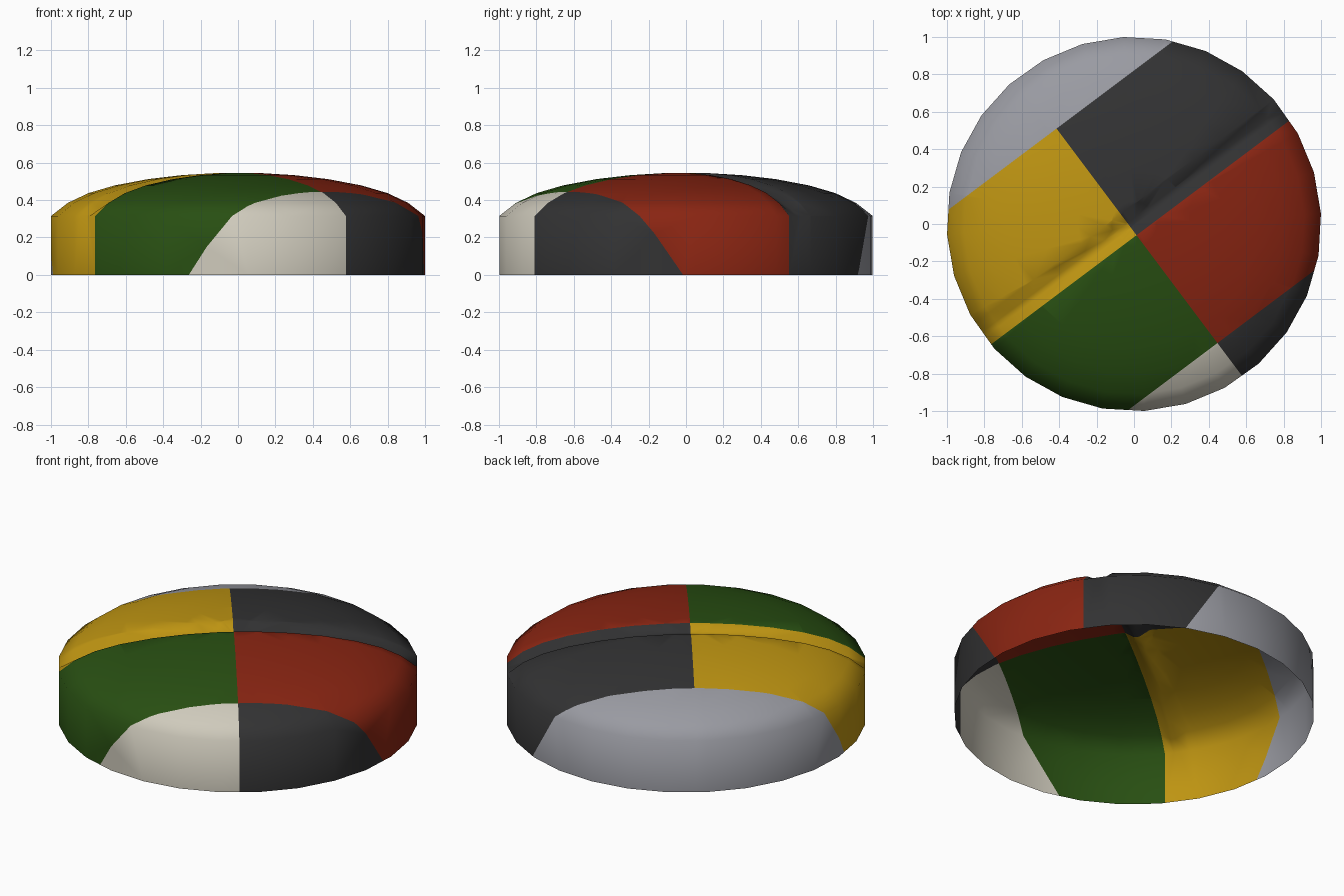
import bpy, bmesh, math
from mathutils import Vector

if "Cube" in bpy.data.objects:
    bpy.data.objects.remove(bpy.data.objects["Cube"])

SIDES, OFFSET = 28, math.radians(3.2)
RIM = 0.315
PROFILE = [(1.0, 0.0), (1.0, RIM), (0.91, 0.385), (0.80, 0.437), (0.66, 0.478),
           (0.48, 0.512), (0.30, 0.533), (0.12, 0.544)]
U, V = Vector((0.8, 0.6, 0)), Vector((-0.6, 0.8, 0))   # patch directions
U_MID, V_LOW, V_MID, V_HIGH, SLANT = -0.025, -0.776, -0.056, 0.656, 0.53

COLOURS = {"gold": (0.52, 0.30, 0.006), "green": (0.021, 0.077, 0.006),
           "red": (0.25, 0.018, 0.006), "charcoal": (0.032, 0.032, 0.033),
           "cream": (0.62, 0.59, 0.50), "grey": (0.32, 0.325, 0.36)}

# shell: lathe of the wall and shallow dome, open underneath
bm = bmesh.new()
rings = []
for r, z in PROFILE:
    rings.append([bm.verts.new((r * math.cos(OFFSET + math.tau * i / SIDES),
                                r * math.sin(OFFSET + math.tau * i / SIDES), z))
                  for i in range(SIDES)])
top = bm.verts.new((0, 0, 0.546))
for a, b in zip(rings, rings[1:]):
    for i in range(SIDES):
        j = (i + 1) % SIDES
        bm.faces.new((a[i], a[j], b[j], b[i]))
for i in range(SIDES):
    bm.faces.new((rings[-1][i], rings[-1][(i + 1) % SIDES], top))


def cut(point, normal, wall=True, dome=True):
    faces = [f for f in bm.faces
             if (wall if f.calc_center_median().z < RIM else dome)]
    edges = {e for f in faces for e in f.edges}
    verts = {v for f in faces for v in f.verts}
    bmesh.ops.bisect_plane(bm, geom=faces + list(edges) + list(verts), dist=1e-5,
                           plane_co=point, plane_no=normal)


# patch seams: straight over the dome, the outer two slant outward down the wall
up = Vector((0, 0, 1))
cut(U * U_MID, U)
cut(V * V_MID, V)
for v, s in ((V_LOW, SLANT), (V_HIGH, SLANT * 0.95)):
    cut(V * v, V, wall=False)
    # v_seam(z) moves towards or away from the middle below the rim
    sign = 1 if v < 0 else -1
    cut(V * v + up * RIM, V + up * (s * sign), dome=False)

# colour each patch by its side of the seams
names = list(COLOURS)
for f in bm.faces:
    f.smooth = True
    c = f.calc_center_median()
    u, v = c.dot(U), c.dot(V)
    drop = SLANT * max(0, RIM - c.z)
    if v < V_LOW + drop:
        name = "cream" if u < U_MID else "charcoal"
    elif v < V_MID:
        name = "green" if u < U_MID else "red"
    elif v < V_HIGH - drop * 0.95:
        name = "gold" if u < U_MID else "charcoal"
    else:
        name = "grey"
    f.material_index = names.index(name)

# sunken crease along the middle seam
for v in (-0.005, 0.025, 0.085):
    cut(V * v, V, wall=False)
for p in bm.verts:
    v, r = p.co.dot(V), math.hypot(p.co.x, p.co.y)
    fade = min(1, max(0, (0.985 - r) / 0.08))
    if V_MID < v < 0.085 and p.co.z > RIM:
        p.co.z -= 0.036 * fade * min(1, (v - V_MID) / 0.05, (0.085 - v) / 0.06)
bmesh.ops.triangulate(bm, faces=[f for f in bm.faces if len(f.verts) > 4])

mesh = bpy.data.meshes.new("patchwork_cap")
bm.to_mesh(mesh)
bm.free()
for name, rgb in COLOURS.items():
    m = bpy.data.materials.new(name)
    m.diffuse_color = (*rgb, 1)
    m.use_nodes = True
    m.node_tree.nodes["Principled BSDF"].inputs["Base Color"].default_value = m.diffuse_color
    mesh.materials.append(m)
cap = bpy.data.objects.new("patchwork_cap", mesh)
bpy.context.collection.objects.link(cap)
